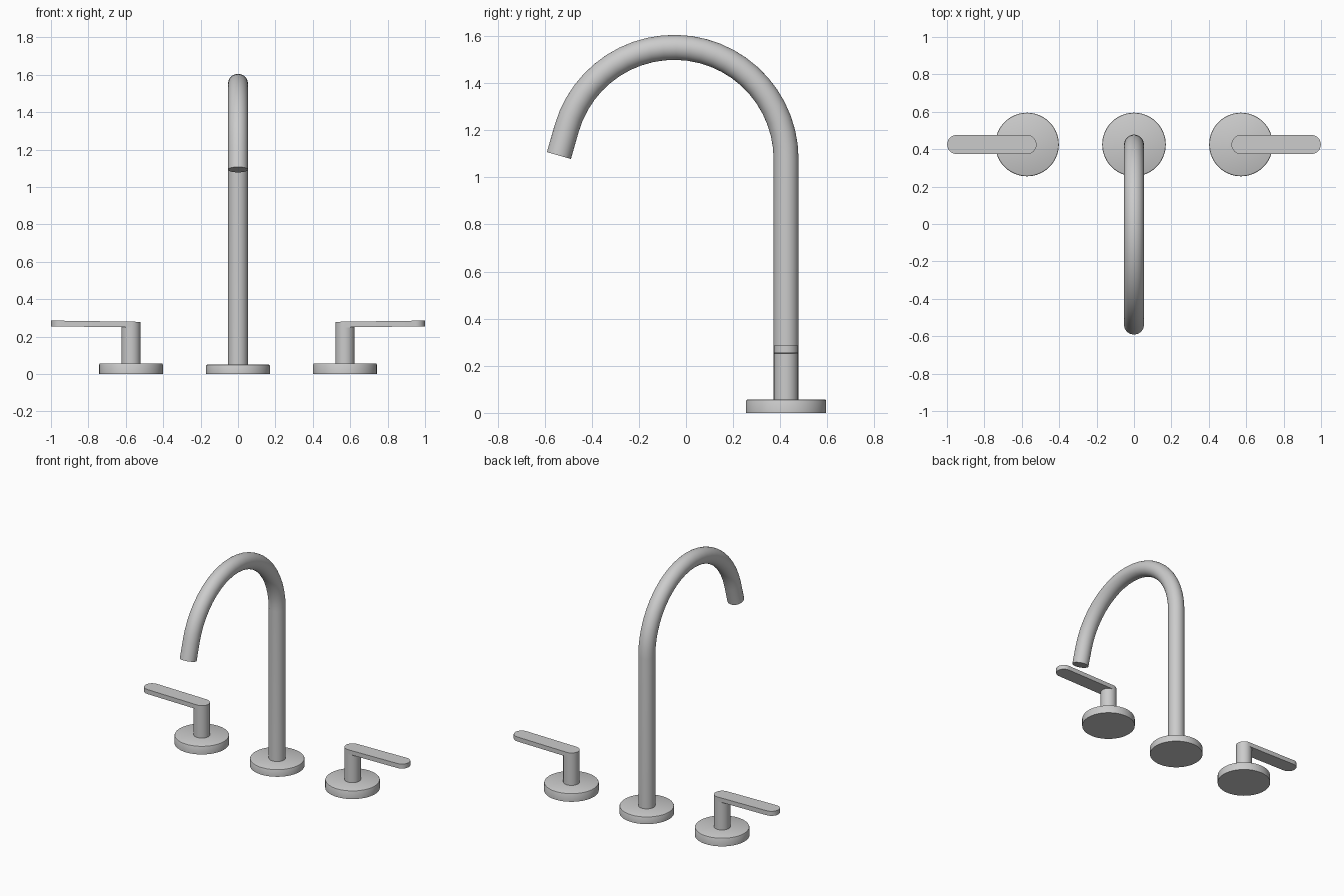
import bpy, bmesh, math
from mathutils import Vector

if "Cube" in bpy.data.objects:
    bpy.data.objects.remove(bpy.data.objects["Cube"])

Y = 0.425      # row on which all three columns stand
R_TUBE = 0.053


def finish(name, bm):
    bmesh.ops.recalc_face_normals(bm, faces=bm.faces)
    me = bpy.data.meshes.new(name)
    bm.to_mesh(me)
    bm.free()
    ob = bpy.data.objects.new(name, me)
    bpy.context.collection.objects.link(ob)
    bpy.ops.object.select_all(action='DESELECT')
    ob.select_set(True)
    bpy.context.view_layer.objects.active = ob
    bpy.ops.object.shade_smooth_by_angle(angle=math.radians(35))
    return ob


def loft(name, rings):
    """Skin a list of equal-sized rings and cap both ends."""
    bm = bmesh.new()
    vs = [[bm.verts.new(p) for p in r] for r in rings]
    n = len(vs[0])
    for a, b in zip(vs, vs[1:]):
        for i in range(n):
            j = (i + 1) % n
            bm.faces.new((a[i], a[j], b[j], b[i]))
    bm.faces.new(vs[0][::-1])
    bm.faces.new(vs[-1])
    return finish(name, bm)


def lathe(name, x, profile, n=64):
    ang = [2 * math.pi * i / n for i in range(n)]
    return loft(name, [[(x + r * math.cos(a), Y + r * math.sin(a), z) for a in ang]
                       for r, z in profile])


def flange(name, x, h):
    e = 0.006
    return lathe(name, x, [(0.17, 0), (0.17, h - e), (0.168, h - 0.002), (0.164, h)])


# Spout: upright, arc, short straight outlet
R, cy, cz, end, segs = 0.475, -0.05, 1.077, math.radians(164), 24
path = [(Y, 0.04, 0.0)]
for i in range(segs + 1):
    t = end * i / segs
    path.append((cy + R * math.cos(t), cz + R * math.sin(t), t))
path.append((path[-1][0] - 0.12 * math.sin(end), path[-1][1] + 0.12 * math.cos(end), end))
rings = []
for y, z, t in path:
    out = Vector((0, math.cos(t), math.sin(t)))
    rings.append([Vector((0, y, z)) + R_TUBE * (math.cos(a) * Vector((1, 0, 0)) + math.sin(a) * out)
                  for a in (2 * math.pi * k / 32 for k in range(32))])
loft("spout", rings)
flange("spout_base", 0, 0.05)

# Handles: base, post and a slightly rising lever on each side
for side, s in (("left", -1), ("right", 1)):
    x0, x1, r = 0.572, 0.948, 0.051
    flange(side + "_handle_base", s * x0, 0.057)
    lathe(side + "_handle_post", s * x0, [(r, 0.05), (r, 0.262)], 32)
    outline = []
    for cx, start in ((x1, -90), (x0, 90)):
        for k in range(17):
            a = math.radians(start + 180 * k / 16)
            outline.append((cx + r * math.cos(a), Y + r * math.sin(a)))
    levels = [[(s * x, y, z + slope * (x - 0.52)) for x, y in outline]
              for z, slope in ((0.249, 0.012), (0.279, 0.014))]
    loft(side + "_lever", levels)
